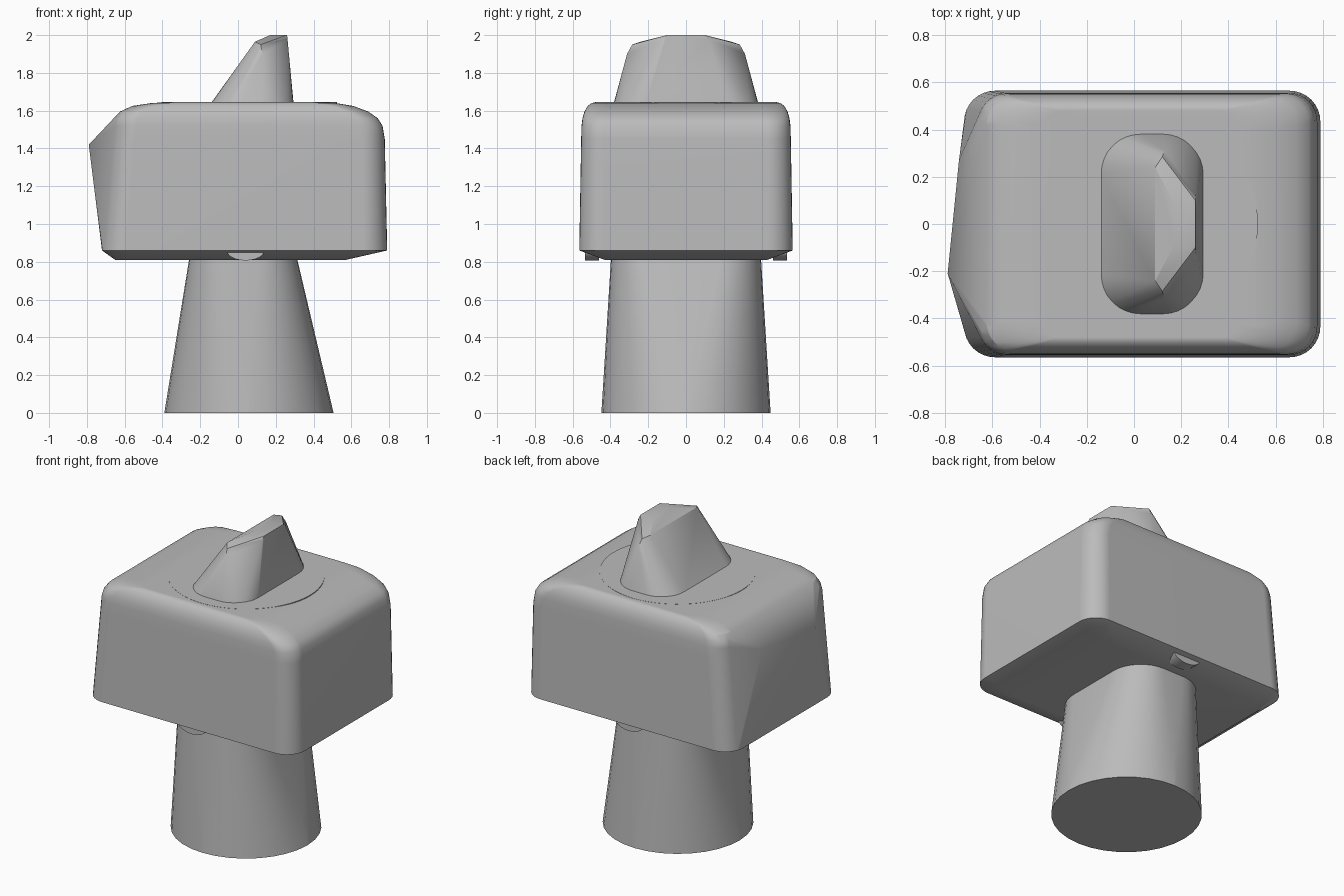
import bpy, bmesh, math
from mathutils import Vector

cube = bpy.data.objects.get("Cube")
if cube:
    bpy.data.objects.remove(cube, do_unlink=True)

grey = bpy.data.materials.new("light grey")
grey.use_nodes = True
COLOUR = (0.5, 0.5, 0.5, 1.0)
grey.diffuse_color = COLOUR
grey.node_tree.nodes["Principled BSDF"].inputs["Base Color"].default_value = COLOUR


def rounded_rect(x0, x1, hy, r, z, steps=8):
    """Outline of a rounded rectangle at height z."""
    points = []
    corners = ((x1 - r, hy - r), (x0 + r, hy - r), (x0 + r, r - hy), (x1 - r, r - hy))
    for i, (cx, cy) in enumerate(corners):
        for k in range(steps + 1):
            a = math.pi / 2 * (i + k / steps)
            points.append(Vector((cx + r * math.cos(a), cy + r * math.sin(a), z)))
    return points


def finish(name, bm, angle):
    bmesh.ops.recalc_face_normals(bm, faces=bm.faces)
    mesh = bpy.data.meshes.new(name)
    bm.to_mesh(mesh)
    bm.free()
    obj = bpy.data.objects.new(name, mesh)
    bpy.context.collection.objects.link(obj)
    mesh.materials.append(grey)
    bpy.ops.object.select_all(action='DESELECT')
    obj.select_set(True)
    bpy.context.view_layer.objects.active = obj
    bpy.ops.object.shade_smooth_by_angle(angle=math.radians(angle))
    return obj


def hull(name, points, angle=30):
    """Convex solid around the points, with coplanar triangles merged."""
    bm = bmesh.new()
    for p in points:
        bm.verts.new(p)
    result = bmesh.ops.convex_hull(bm, input=bm.verts)
    loose = {g for g in result["geom_interior"] + result["geom_unused"]
             if isinstance(g, bmesh.types.BMVert)}
    bmesh.ops.delete(bm, geom=list(loose), context='VERTS')
    bmesh.ops.dissolve_limit(bm, angle_limit=math.radians(0.5),
                             verts=bm.verts, edges=bm.edges)
    return finish(name, bm, angle)


def loft(name, rings, angle=30):
    """Skin between matching outlines, capped at both ends."""
    bm = bmesh.new()
    rows = [[bm.verts.new(p) for p in ring] for ring in rings]
    n = len(rows[0])
    for low, high in zip(rows, rows[1:]):
        for i in range(n):
            j = (i + 1) % n
            bm.faces.new((low[i], low[j], high[j], high[i]))
    bm.faces.new(rows[0][::-1])
    bm.faces.new(rows[-1])
    return finish(name, bm, angle)


# Head: rounded block with chamfered underside and a faceted bulge on one end
sections = [  # z, x min, x max, half depth, corner radius
    (0.81, -0.65, 0.57, 0.43, 0.05),
    (0.86, -0.72, 0.79, 0.565, 0.13),
    (1.45, -0.665, 0.777, 0.555, 0.12),
    (1.52, -0.66, 0.765, 0.553, 0.12),
    (1.56, -0.65, 0.74, 0.548, 0.12),
    (1.595, -0.625, 0.69, 0.538, 0.12),
    (1.625, -0.56, 0.61, 0.52, 0.11),
    (1.64, -0.46, 0.52, 0.50, 0.09),
    (1.645, -0.38, 0.44, 0.48, 0.08),
]
head_points = [p for z, x0, x1, hy, r in sections
               for p in rounded_rect(x0, x1, hy, r, z)]
head_points += [Vector((-0.79, -0.21, 1.42)), Vector((-0.742, 0.27, 1.45))]
head = hull("head", head_points, 25)
head.modifiers.new("Weighted normals", 'WEIGHTED_NORMAL').keep_sharp = True

# Stem: round foot blending to a rounded rectangular neck
stem_rings = []
for k in range(7):
    t = k / 6
    foot = rounded_rect(-0.39, 0.506, 0.448, 0.4479, 0)
    neck = rounded_rect(-0.253, 0.305, 0.395, 0.20, 0.85)
    stem_rings.append([a.lerp(b, t) for a, b in zip(foot, neck)])
loft("stem", stem_rings)

# Thin round plate on top of the head
plate = [[Vector((0.06 + 0.465 * math.cos(i * math.pi / 32),
                  0.465 * math.sin(i * math.pi / 32), z)) for i in range(64)]
         for z in (1.640, 1.646)]
loft("top_plate", plate)

# Knob: slanted wedge rising from a stadium-shaped foot
knob_points = rounded_rect(-0.15, 0.295, 0.385, 0.17, 1.63)
for s in (-1, 1):
    for x, y, z in ((0.09, 0.24, 1.965), (0.12, 0.285, 1.95), (0.13, 0.312, 1.90),
                    (0.17, 0.09, 2.0), (0.26, 0.10, 2.0), (0.262, 0.12, 1.98)):
        knob_points.append(Vector((x, s * y, z)))
hull("knob", knob_points, 25)

# Half-round tabs under the front and back rims
for side, s in (("front", -1), ("back", 1)):
    arc = [(0.04 + 0.10 * math.cos(a), 0.86 + 0.053 * math.sin(a))
           for a in (math.pi + math.pi * k / 12 for k in range(13))]
    loft(side + "_tab", [[Vector((x, s * y, z)) for x, z in arc] for y in (0.46, 0.535)])
